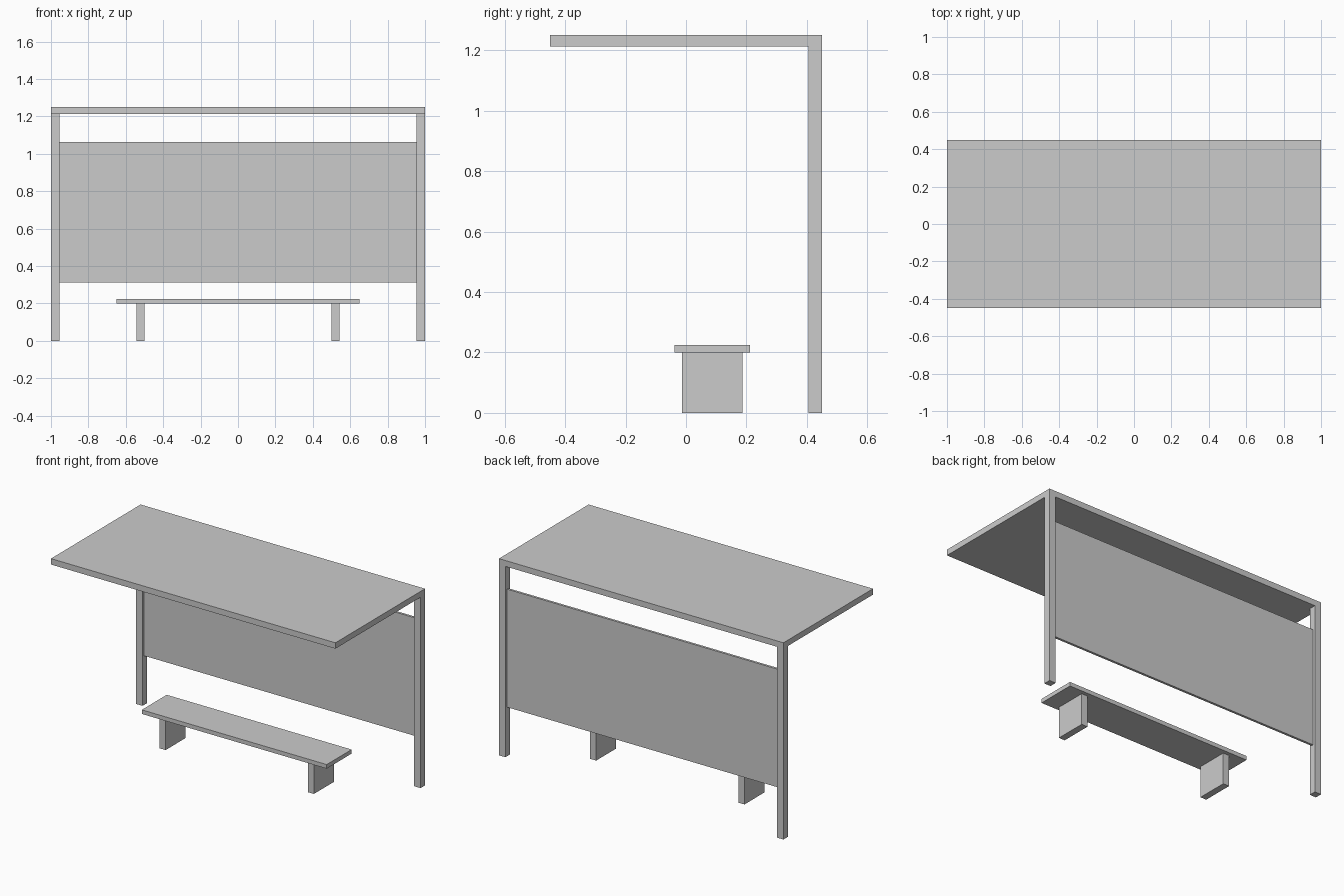
import bpy
import bmesh
from mathutils import Vector

if "Cube" in bpy.data.objects:
    bpy.data.objects.remove(bpy.data.objects["Cube"])


def box(name, lo, hi, mirror=False):
    """Box between two corners, optionally mirrored across x = 0."""
    lo, hi = Vector(lo), Vector(hi)
    bm = bmesh.new()
    bmesh.ops.create_cube(bm, size=1)
    bmesh.ops.scale(bm, vec=hi - lo, verts=bm.verts)
    bmesh.ops.translate(bm, vec=(lo + hi) / 2, verts=bm.verts)
    mesh = bpy.data.meshes.new(name)
    bm.to_mesh(mesh)
    bm.free()
    obj = bpy.data.objects.new(name, mesh)
    bpy.context.collection.objects.link(obj)
    if mirror:
        obj.modifiers.new("mirror", 'MIRROR').use_axis[0] = True
    return obj


# Shelter: flat roof cantilevered from two rear posts, with a thin panel between
box("roof", (-1, -0.45, 1.2125), (1, 0.45, 1.25))
box("rear_posts", (0.955, 0.405, 0), (1, 0.45, 1.2125), mirror=True)
box("back_panel", (-0.955, 0.42, 0.3125), (0.955, 0.435, 1.0625))

# Bench: seat slab on two slab legs
box("bench_seat", (-0.65, -0.0375, 0.199), (0.65, 0.2125, 0.225))
box("bench_legs", (0.5, -0.0125, 0), (0.5425, 0.1875, 0.199), mirror=True)
